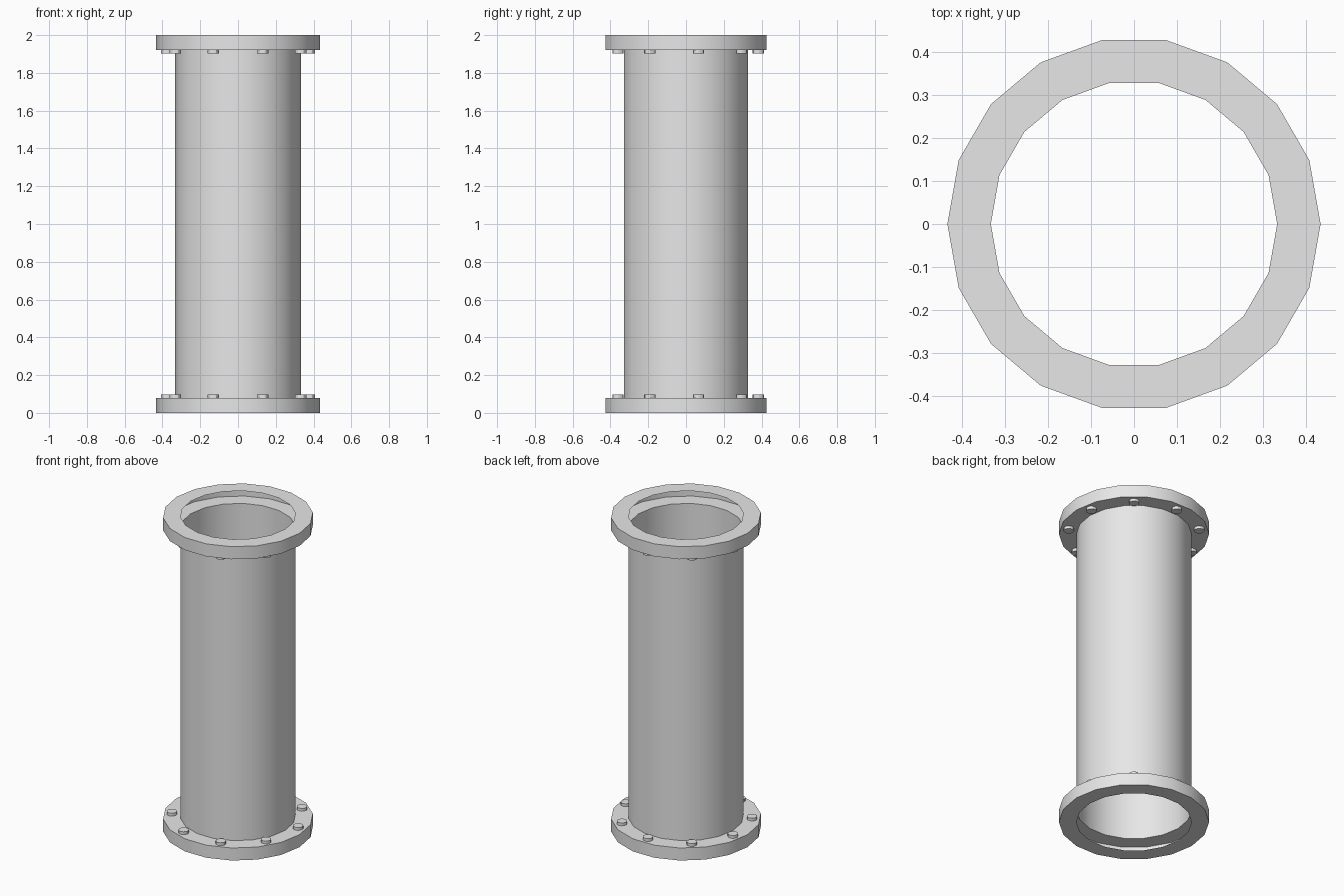
import bpy
import math

cube = bpy.data.objects.get("Cube")
if cube:
    bpy.data.objects.remove(cube, do_unlink=True)

SIDES = 18
PIPE_R, FLANGE_R = 0.333, 0.434
HEIGHT, FLANGE_H = 2.0, 0.08
BOLTS, BOLT_CIRCLE, BOLT_R, BOLT_H = 9, 0.383, 0.03, 0.018

grey = bpy.data.materials.new("light_grey_metal")
grey.use_nodes = True
colour = (0.8, 0.8, 0.8, 1)
grey.diffuse_color = colour
grey.node_tree.nodes["Principled BSDF"].inputs["Base Color"].default_value = colour


def finish(obj, name):
    obj.name = name
    obj.data.materials.append(grey)
    bpy.ops.object.select_all(action="DESELECT")
    obj.select_set(True)
    bpy.context.view_layer.objects.active = obj
    bpy.ops.object.shade_smooth_by_angle(angle=math.radians(30))


def lathe(name, profile):
    """Turn an open (radius, z) profile, listed bottom to top, about z."""
    n = len(profile)
    verts, faces = [], []
    for i in range(SIDES):
        a = math.tau * i / SIDES
        verts += [(r * math.cos(a), r * math.sin(a), z) for r, z in profile]
        j = (i + 1) % SIDES
        faces += [(i * n + k, j * n + k, j * n + k + 1, i * n + k + 1)
                  for k in range(n - 1)]
    mesh = bpy.data.meshes.new(name)
    mesh.from_pydata(verts, [], faces)
    obj = bpy.data.objects.new(name, mesh)
    bpy.context.collection.objects.link(obj)
    finish(obj, name)


# Thin open pipe between the flanges
lathe("pipe", [(PIPE_R, FLANGE_H), (PIPE_R, HEIGHT - FLANGE_H)])

# Hollow flanges, open towards the bore, each with a ring of bolts
for end, base, bolt_z in (
    ("bottom", 0, FLANGE_H + BOLT_H / 2),
    ("top", HEIGHT - FLANGE_H, HEIGHT - FLANGE_H - BOLT_H / 2),
):
    top = base + FLANGE_H
    lathe(end + "_flange", [(PIPE_R, base), (FLANGE_R, base),
                            (FLANGE_R, top), (PIPE_R, top)])
    for i in range(BOLTS):
        a = math.pi / 2 + math.tau * i / BOLTS
        bpy.ops.mesh.primitive_cylinder_add(
            vertices=12, radius=BOLT_R, depth=BOLT_H,
            location=(BOLT_CIRCLE * math.cos(a), BOLT_CIRCLE * math.sin(a), bolt_z))
        finish(bpy.context.object, f"{end}_bolt_{i + 1}")
